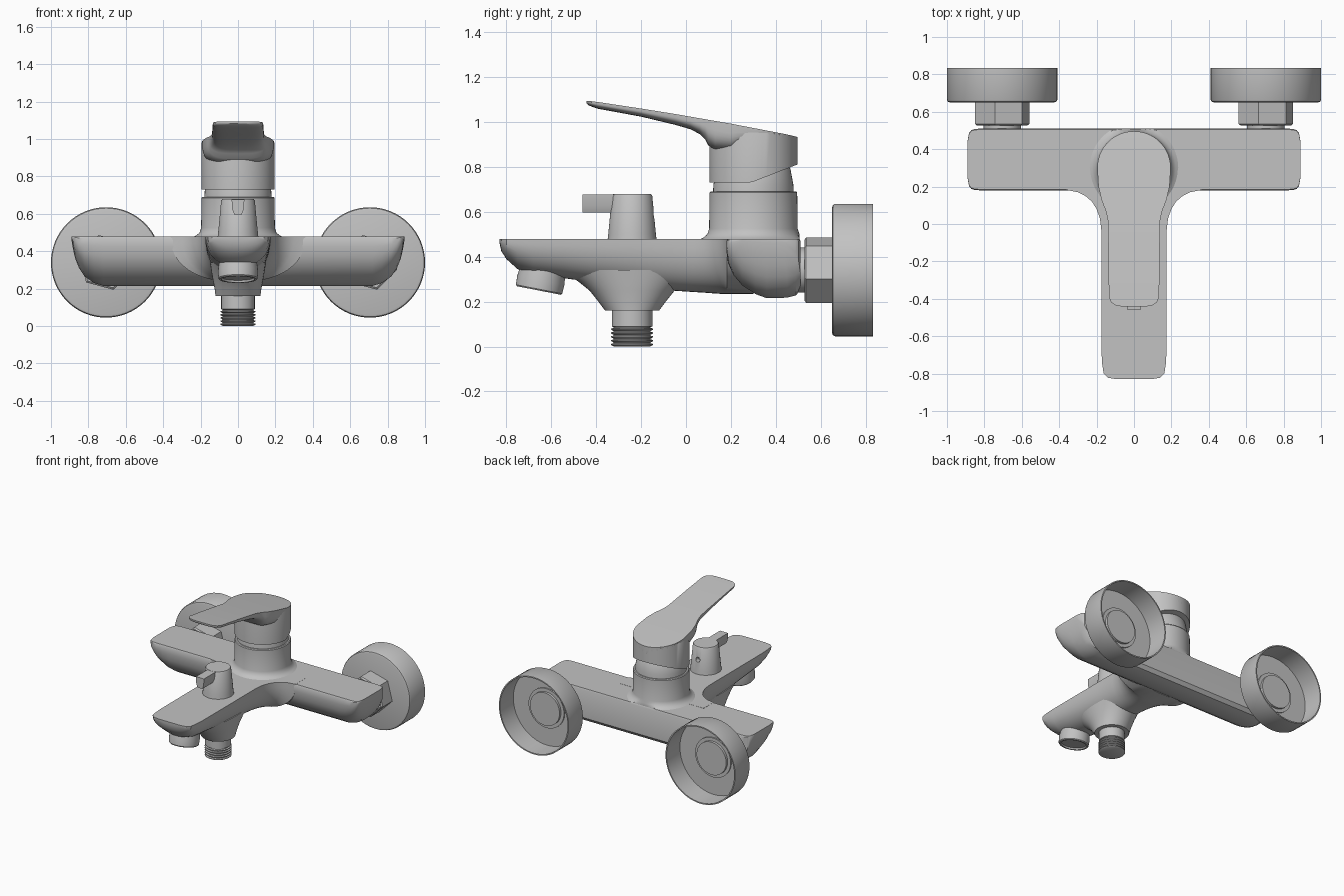
import bpy, bmesh, math
from mathutils import Matrix, Vector

if "Cube" in bpy.data.objects:
    bpy.data.objects.remove(bpy.data.objects["Cube"], do_unlink=True)

metal = bpy.data.materials.new("satin_grey_metal")
metal.use_nodes = True
GREY = (0.54, 0.54, 0.54, 1)
metal.diffuse_color = GREY
metal.node_tree.nodes["Principled BSDF"].inputs["Base Color"].default_value = GREY

parts = []
TAU = 2 * math.pi
TOP = 0.478          # flat deck height of the body
CARTRIDGE_Y = 0.3
OUTLET_Y = -0.24


def loft(name, rings, angle=32):
    """Skin a list of equally sized rings and cap both ends."""
    bm = bmesh.new()
    loops = [[bm.verts.new(p) for p in ring] for ring in rings]
    n = len(loops[0])
    for a, b in zip(loops, loops[1:]):
        for i in range(n):
            j = (i + 1) % n
            bm.faces.new((a[i], a[j], b[j], b[i]))
    bm.faces.new(loops[0][::-1])
    bm.faces.new(loops[-1])
    bmesh.ops.recalc_face_normals(bm, faces=bm.faces)
    mesh = bpy.data.meshes.new(name)
    bm.to_mesh(mesh)
    bm.free()
    mesh.materials.append(metal)
    ob = bpy.data.objects.new(name, mesh)
    bpy.context.collection.objects.link(ob)
    parts.append((ob, angle))
    return ob


def circle(rx, ry, z, n=48):
    return [Vector((rx * math.cos(TAU * i / n), ry * math.sin(TAU * i / n), z))
            for i in range(n)]


def revolve(name, profile, matrix, n=48):
    """Turn (radius, height) pairs around local z, then place with a matrix."""
    return loft(name, [[matrix @ p for p in circle(r, r, z, n)] for r, z in profile])


def at(x, y, z=0):
    return Matrix.Translation((x, y, z))


def sample(table, t):
    """Linear lookup in a small (key, value) table."""
    for (a, u), (b, v) in zip(table, table[1:]):
        if t <= b:
            return u + (v - u) * max(0, t - a) / (b - a)
    return table[-1][1]


def trough(y, w, top, bottom, power, n=24):
    """Section with a flat top and a rounded underside."""
    ring = []
    for i in range(n + 1):
        a = math.pi * i / n
        c, s = math.cos(a), math.sin(a)
        ring.append((w * math.copysign(abs(c) ** power, c), y,
                     top - (top - bottom) * max(s, 0) ** power))
    return ring


# Crossbar: flat top and back, rounded front underside, turned-up ends
section = [(0.505, 0), (0.51, 0.04), (0.51, 0.85), (0.49, 0.95), (0.45, 0.99),
           (0.36, 1), (0.31, 0.93), (0.25, 0.78), (0.21, 0.6), (0.187, 0.4),
           (0.18, 0.2), (0.18, 0.04), (0.185, 0)]
half = [(0, 0.215, 1), (0.72, 0.215, 1), (0.77, 0.23, 1), (0.82, 0.265, 1),
        (0.85, 0.31, 0.99), (0.87, 0.36, 0.95), (0.882, 0.41, 0.86), (0.89, 0.46, 0.6)]
stations = [(-x, b, s) for x, b, s in half[:0:-1]] + half
loft("crossbar", [[(x, 0.345 + (y - 0.345) * s, TOP - (TOP - b) * f)
                   for y, f in section] for x, b, s in stations])

# Spout: tapers to a rounded tip and flares into the crossbar
spout = [(-0.83, 0.09, 0.46), (-0.822, 0.14, 0.425), (-0.80, 0.162, 0.39),
         (-0.75, 0.17, 0.345), (-0.68, 0.174, 0.32), (-0.55, 0.175, 0.305),
         (-0.4, 0.175, 0.285), (-0.2, 0.175, 0.26), (-0.03, 0.175, 0.247),
         (0.03, 0.182, 0.243), (0.08, 0.2, 0.24), (0.12, 0.225, 0.237),
         (0.15, 0.26, 0.235), (0.17, 0.3, 0.235), (0.182, 0.36, 0.235), (0.3, 0.36, 0.235)]
loft("spout", [trough(y, w, TOP + 0.001, b, 0.88) for y, w, b in spout])

# Boss under the spout, blending down to the shower outlet
boss = [(0.16, 0.12, 0.12), (0.2, 0.125, 0.15), (0.25, 0.135, 0.19),
        (0.29, 0.142, 0.24), (0.34, 0.15, 0.32)]
loft("outlet_boss", [[at(0, OUTLET_Y) @ p for p in circle(rx, ry, z)] for z, rx, ry in boss])

# Threaded shower outlet
thread = [(0.08, 0.0)]
for k in range(5):
    z = 0.004 + k * 0.017
    thread += [(0.093, z + 0.003), (0.093, z + 0.008), (0.082, z + 0.011), (0.082, z + 0.014)]
revolve("shower_outlet", thread + [(0.09, 0.09), (0.09, 0.18)], at(0, OUTLET_Y))

# Aerator tilted under the spout tip, with a recessed mouth
revolve("aerator", [(0.085, -0.015), (0.088, -0.026), (0.1, -0.026), (0.105, -0.02),
                    (0.107, 0.02), (0.1, 0.08)],
        at(0, -0.65, 0.275) @ Matrix.Rotation(math.radians(-11), 4, 'X'))

# Diverter knob with its finger tab
knob = revolve("diverter_knob", [(0.11, TOP - 0.01), (0.106, 0.5), (0.09, 0.67), (0.085, 0.678)],
               at(0, OUTLET_Y))
tab = [(-0.034, 0.677), (0.034, 0.677), (0.031, 0.625), (0.02, 0.597), (-0.02, 0.597), (-0.031, 0.625)]
loft("diverter_tab", [[(x, y, z) for x, z in tab] for y in (-0.46, OUTLET_Y)])

# Set-screw hole in the back of the diverter knob
cutter = revolve("screw_hole_cutter", [(0.018, 0), (0.018, 0.1)],
                 at(0, -0.175, 0.585) @ Matrix.Rotation(-math.pi / 2, 4, 'X'), 16)
cutter.hide_render = True
cutter.hide_viewport = True
hole = knob.modifiers.new("screw_hole", 'BOOLEAN')
hole.operation = 'DIFFERENCE'
hole.object = cutter
parts.pop()

# Cartridge housing with a flared foot, and the neck above it
housing = [(0.245, TOP - 0.004), (0.222, 0.485), (0.205, 0.5), (0.197, 0.525),
           (0.195, 0.685), (0.19, 0.691)]
loft("cartridge_housing", [[(p.x, min(p.y + CARTRIDGE_Y, 0.505), p.z)
                            for p in circle(r, r, z, 64)] for r, z in housing])
revolve("cartridge_neck", [(0.18, 0.68), (0.178, 0.72), (0.165, 0.79), (0.14, 0.83)],
        at(0, CARTRIDGE_Y))

# Handle: round grip cut by a sloping top and an angled lower edge
lever_top = [(-0.44, 1.094), (-0.38, 1.087), (-0.1, 1.044), (0.2, 0.992), (0.45, 0.944), (0.5, 0.932)]
rim = [at(0, CARTRIDGE_Y) @ p for p in circle(0.196, 0.196, 0, 64)]
loft("handle_grip", [[(p.x, p.y, 0.73 + max(0, p.y - 0.29) * 0.39) for p in rim],
                     [(p.x, p.y, min(0.95, sample(lever_top, p.y) - 0.008)) for p in rim],
                     [(p.x * 0.97, CARTRIDGE_Y + (p.y - CARTRIDGE_Y) * 0.97,
                       sample(lever_top, p.y) - 0.004) for p in rim]])

# Lever plate: (y, half width, thickness), ending in the round grip outline
plate = [(-0.442, 0.06, 0.012), (-0.436, 0.095, 0.018), (-0.42, 0.122, 0.024),
         (-0.39, 0.134, 0.03), (-0.2, 0.137, 0.036), (-0.05, 0.138, 0.048),
         (0.02, 0.14, 0.056), (0.06, 0.148, 0.07), (0.085, 0.156, 0.09),
         (0.1, 0.163, 0.115), (0.13, 0.174, 0.13), (0.2, 0.19, 0.13)]
for k in range(9):
    a = math.radians(k * 10.5)
    plate.append((CARTRIDGE_Y + 0.1965 * math.sin(a), 0.1965 * math.cos(a), 0.06))
loft("handle_lever", [trough(y, w, sample(lever_top, y), sample(lever_top, y) - t, 0.55)
                      for y, w, t in plate])

# Wall connections, one on each side
for side, x in (("right", -0.705), ("left", 0.705)):
    wall = at(x, 0, 0.34) @ Matrix.Rotation(-math.pi / 2, 4, 'X')
    revolve(side + "_inlet_collar", [(0.1, 0.48), (0.1, 0.54)], wall)
    revolve(side + "_union_nut", [(0.14, 0.527), (0.151, 0.535), (0.151, 0.655)],
            wall @ Matrix.Rotation(math.radians(15), 4, 'Z'), 6)
    revolve(side + "_wall_flange", [(0.278, 0.65), (0.29, 0.654), (0.295, 0.664), (0.295, 0.833),
                                    (0.286, 0.833), (0.286, 0.672)], wall, 64)
    revolve(side + "_inlet_pipe", [(0.15, 0.66), (0.15, 0.682), (0.125, 0.682), (0.125, 0.7)], wall)

# Smooth shading with crisp edges
for ob, angle in parts:
    bpy.ops.object.select_all(action='DESELECT')
    ob.select_set(True)
    bpy.context.view_layer.objects.active = ob
    bpy.ops.object.shade_smooth_by_angle(angle=math.radians(angle))
